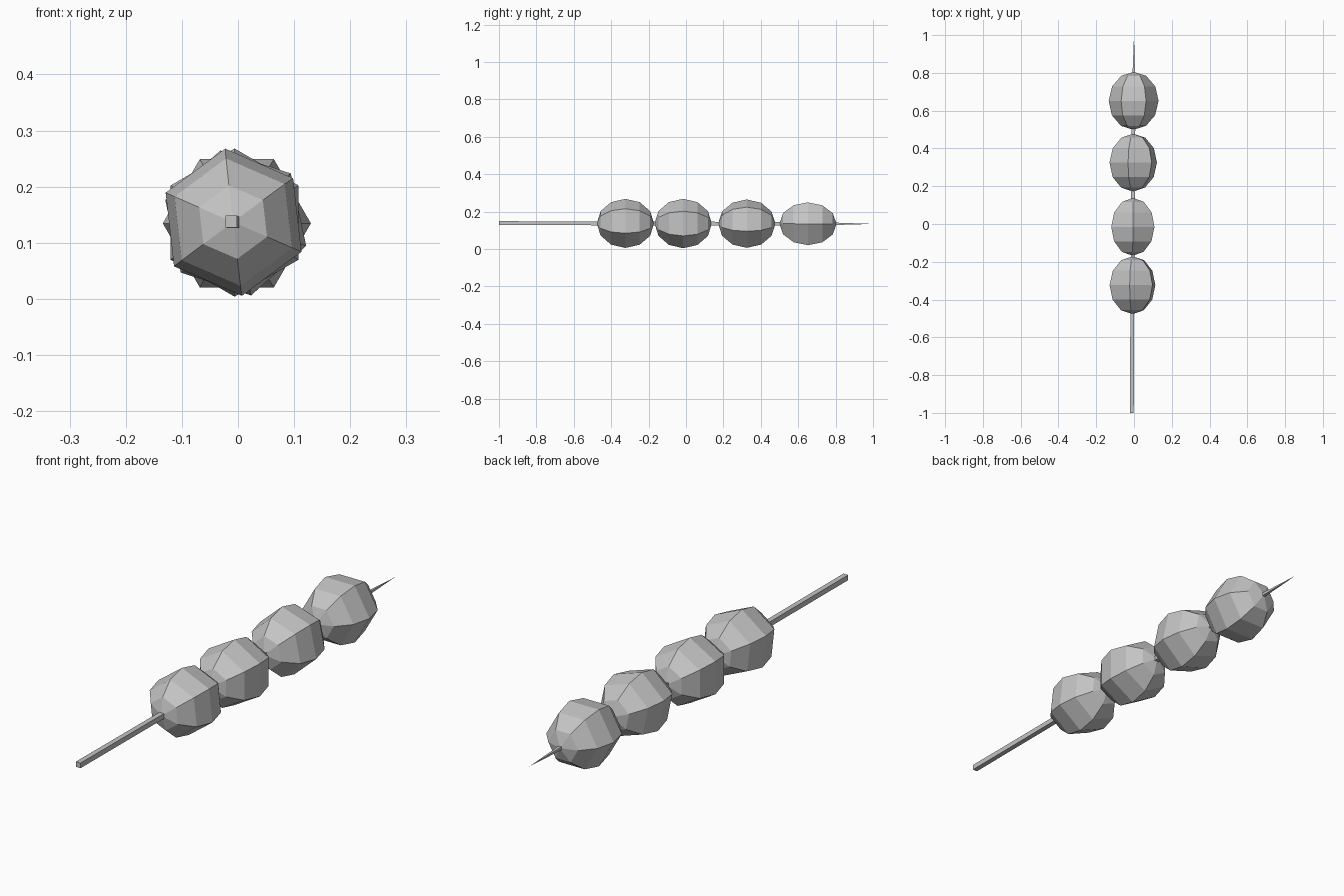
import bpy
import bmesh
from math import sin, cos, radians
from mathutils import Vector

cube = bpy.data.objects.get("Cube")
if cube:
    bpy.data.objects.remove(cube, do_unlink=True)

grey = bpy.data.materials.new("plain_grey")
grey.use_nodes = True
colour = (0.55, 0.55, 0.55, 1)
grey.diffuse_color = colour
grey.node_tree.nodes["Principled BSDF"].inputs["Base Color"].default_value = colour

FRONT = Vector((-0.012, -1, 0.138))
TIP = Vector((0, 1, 0.134))


def axis_point(y):
    """Point on the slightly tilted stick axis."""
    return FRONT.lerp(TIP, (y + 1) / 2)


def lathe(name, stations, sides, turn):
    """Rings of (y, radius) joined along the axis; radius 0 makes a point."""
    bm = bmesh.new()
    rings = []
    for y, r in stations:
        c = axis_point(y)
        angles = [radians(turn + 360 * i / sides) for i in range(sides if r else 1)]
        rings.append([bm.verts.new(c + Vector((r * cos(a), 0, r * sin(a)))) for a in angles])
    for a, b in zip(rings, rings[1:]):
        for i in range(sides):
            j = (i + 1) % sides
            quad = [a[i % len(a)], a[j % len(a)], b[j % len(b)], b[i % len(b)]]
            bm.faces.new(list(dict.fromkeys(quad)))
    for ring in (rings[0], rings[-1]):
        if len(ring) > 2:
            bm.faces.new(ring)
    bmesh.ops.recalc_face_normals(bm, faces=bm.faces)
    mesh = bpy.data.meshes.new(name)
    bm.to_mesh(mesh)
    bm.free()
    mesh.materials.append(grey)
    obj = bpy.data.objects.new(name, mesh)
    bpy.context.collection.objects.link(obj)
    return obj


# Square stick, sharpened at the back
lathe("stick", [(-1, 0.0148), (0.7, 0.0135), (1, 0)], 4, 45)

# Six-sided faceted balls, each turned a little differently
BALL_RADIUS, BALL_HALF_LENGTH, BANDS = 0.132, 0.153, 6
balls = [(-0.324, 36.5), (-0.015, 30), (0.325, 42), (0.652, 0)]
for number, (y, turn) in enumerate(balls, 1):
    profile = []
    for k in range(BANDS + 1):
        a = radians(180 * k / BANDS)
        r = BALL_RADIUS * sin(a) if 0 < k < BANDS else 0
        profile.append((y - BALL_HALF_LENGTH * cos(a), r))
    lathe(f"ball_{number}", profile, 6, turn)
